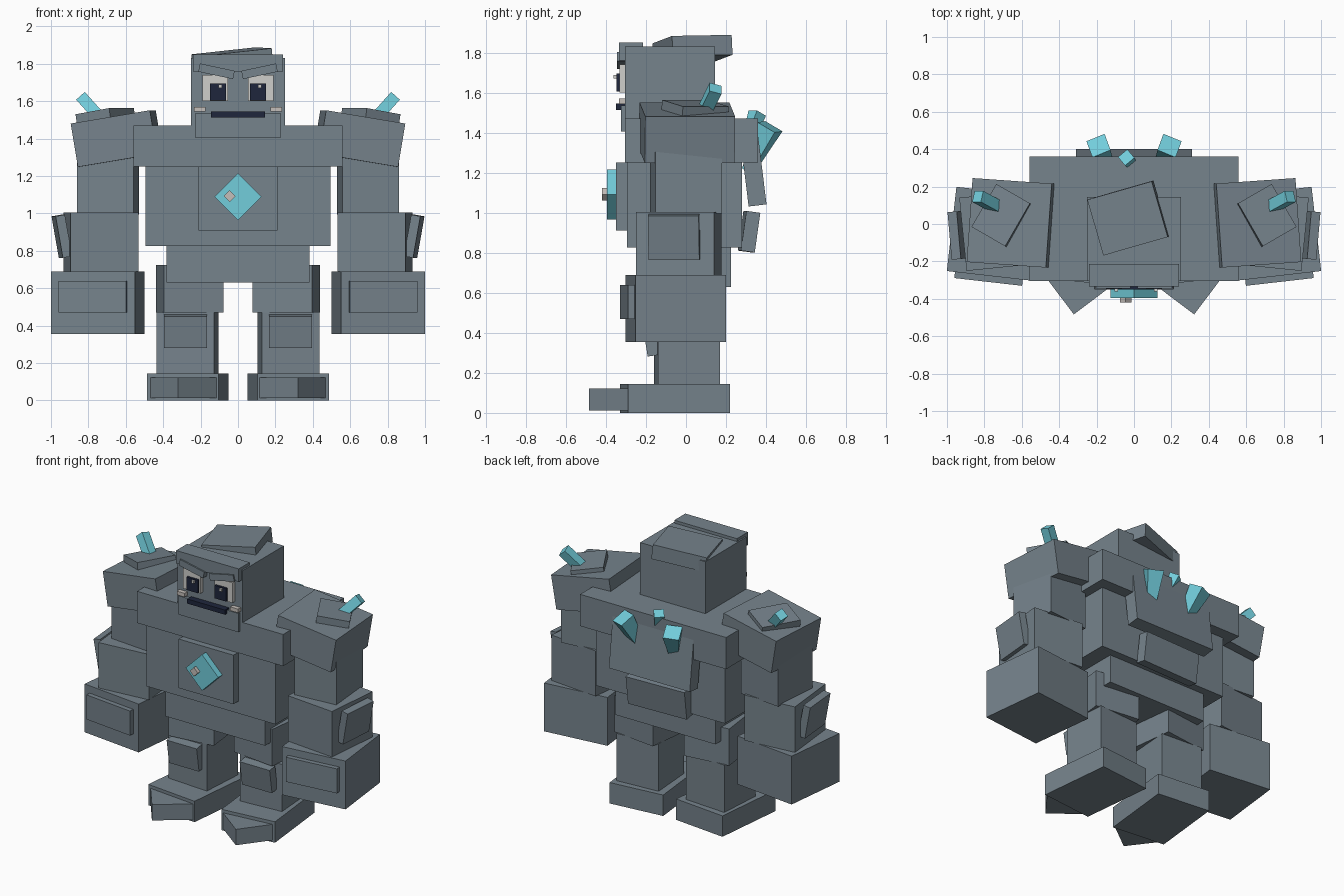
import bpy, bmesh
from math import radians
from mathutils import Matrix, Vector, Euler


def material(name, rgb):
    m = bpy.data.materials.new(name)
    m.diffuse_color = (*rgb, 1)
    return m


STONE = material("grey stone", (0.18, 0.227, 0.262))
CRYSTAL = material("cyan crystal", (0.168, 0.61, 0.708))
DARK = material("dark navy", (0.013, 0.019, 0.045))
WHITE = material("eye white", (0.62, 0.62, 0.60))
PALE = material("pale stone", (0.56, 0.52, 0.49))


def block(name, center, size, rot=(0, 0, 0), mat=STONE, taper=1.0):
    """Box with rotation in degrees; taper scales its bottom end."""
    bm = bmesh.new()
    bmesh.ops.create_cube(bm, size=1)
    for v in bm.verts:
        if v.co.z < 0:
            v.co.x *= taper
            v.co.y *= taper
        v.co = Vector(a * b for a, b in zip(v.co, size))
    r = Euler([radians(a) for a in rot]).to_matrix().to_4x4()
    bm.transform(Matrix.Translation(center) @ r)
    mesh = bpy.data.meshes.new(name)
    bm.to_mesh(mesh)
    bm.free()
    mesh.materials.append(mat)
    obj = bpy.data.objects.new(name, mesh)
    bpy.context.collection.objects.link(obj)
    return obj


def span(name, x, y, z, mat=STONE):
    """Upright box given by its ranges."""
    block(name, [(a + b) / 2 for a, b in (x, y, z)],
          [b - a for a, b in (x, y, z)], mat=mat)


def pair(name, center, size, rot=(0, 0, 0), mat=STONE, taper=1.0):
    """The same block on both sides, mirrored in x."""
    for side, s in (("left", 1), ("right", -1)):
        block(f"{side}_{name}", (s * center[0], center[1], center[2]), size,
              (rot[0], s * rot[1], s * rot[2]), mat, taper)


# Torso
span("shoulder_beam", (-0.56, 0.56), (-0.305, 0.36), (1.25, 1.47))
span("torso", (-0.495, 0.495), (-0.295, 0.28), (0.825, 1.25))
span("pelvis", (-0.383, 0.383), (-0.25, 0.225), (0.63, 0.825))
span("chest_plate", (-0.21, 0.21), (-0.35, -0.28), (0.91, 1.25))
block("chest_crystal", (0, -0.365, 1.09), (0.177, 0.06, 0.177), (0, 45, 0), CRYSTAL)
block("chest_crystal_glint", (-0.045, -0.4, 1.092), (0.044, 0.04, 0.044), (0, 45, 0), PALE)

# Back plates and crystals
block("upper_back_plate", (0, 0.335, 1.22), (0.62, 0.09, 0.37), (7, 0, 0))
block("lower_back_plate", (-0.015, 0.315, 0.905), (0.44, 0.07, 0.2), (-8, 0, 2))
pair("back_crystal", (0.162, 0.365, 1.32), (0.105, 0.105, 0.25), (-29, 3, -22), CRYSTAL, 0.5)
block("middle_back_crystal", (-0.02, 0.33, 1.425), (0.065, 0.065, 0.16), (-25, 0, 40), CRYSTAL, 0.6)

# Head
span("head", (-0.25, 0.25), (-0.305, 0.145), (1.43, 1.83))
span("brow_block", (-0.24, 0.24), (-0.335, -0.215), (1.76, 1.85))
span("jaw", (-0.23, 0.23), (-0.325, -0.2), (1.405, 1.535))
block("head_slab", (-0.03, 0.032, 1.817), (0.36, 0.31, 0.1), (1, -6, 16))
span("mouth", (-0.145, 0.145), (-0.35, -0.3), (1.513, 1.545), DARK)
pair("eye", (0.122, -0.317, 1.67), (0.135, 0.032, 0.14), mat=WHITE)
pair("pupil", (0.108, -0.337, 1.65), (0.086, 0.022, 0.09), mat=DARK)
for name, x in (("left_eye_glint", 0.117), ("right_eye_glint", -0.095)):
    block(name, (x, -0.354, 1.68), (0.018, 0.016, 0.018), mat=WHITE)
pair("eyebrow", (0.115, -0.325, 1.76), (0.19, 0.04, 0.045), (0, -12, 0))
pair("tusk", (0.205, -0.318, 1.557), (0.06, 0.034, 0.026), mat=PALE)

# Arms
pair("shoulder", (0.648, 0.005, 1.4), (0.43, 0.45, 0.235), (0, 9.5, 4))
pair("shoulder_slab", (0.708, 0.045, 1.512), (0.21, 0.265, 0.07), (0, 9, 30))
pair("shoulder_crystal", (0.785, 0.12, 1.565), (0.062, 0.062, 0.16), (-20, 42, 0), CRYSTAL)
pair("upper_arm", (0.695, 0, 1.17), (0.305, 0.335, 0.35), (0, 0, 5))
pair("forearm", (0.733, -0.037, 0.847), (0.365, 0.393, 0.315), (0, 0, -5.7))
pair("forearm_plate", (0.942, -0.06, 0.878), (0.05, 0.255, 0.225), (0, 10, -5))
pair("fist", (0.75, -0.052, 0.522), (0.453, 0.453, 0.335), (0, 0, 6.5))
pair("knuckle_plate", (0.775, -0.27, 0.554), (0.365, 0.08, 0.17), (0, 0, 6.5))

# Legs
pair("thigh", (0.258, 0, 0.597), (0.322, 0.35, 0.255), (0, 0, -7))
pair("shin", (0.27, 0.005, 0.305), (0.308, 0.31, 0.335), (0, 0, 4))
pair("knee_plate", (0.28, -0.175, 0.37), (0.23, 0.06, 0.17), (9, 0, 0))
pair("foot", (0.268, -0.055, 0.0725), (0.385, 0.51, 0.145), (0, 0, 6))
pair("toe", (0.296, -0.3, 0.068), (0.262, 0.262, 0.11), (0, 0, -37))
